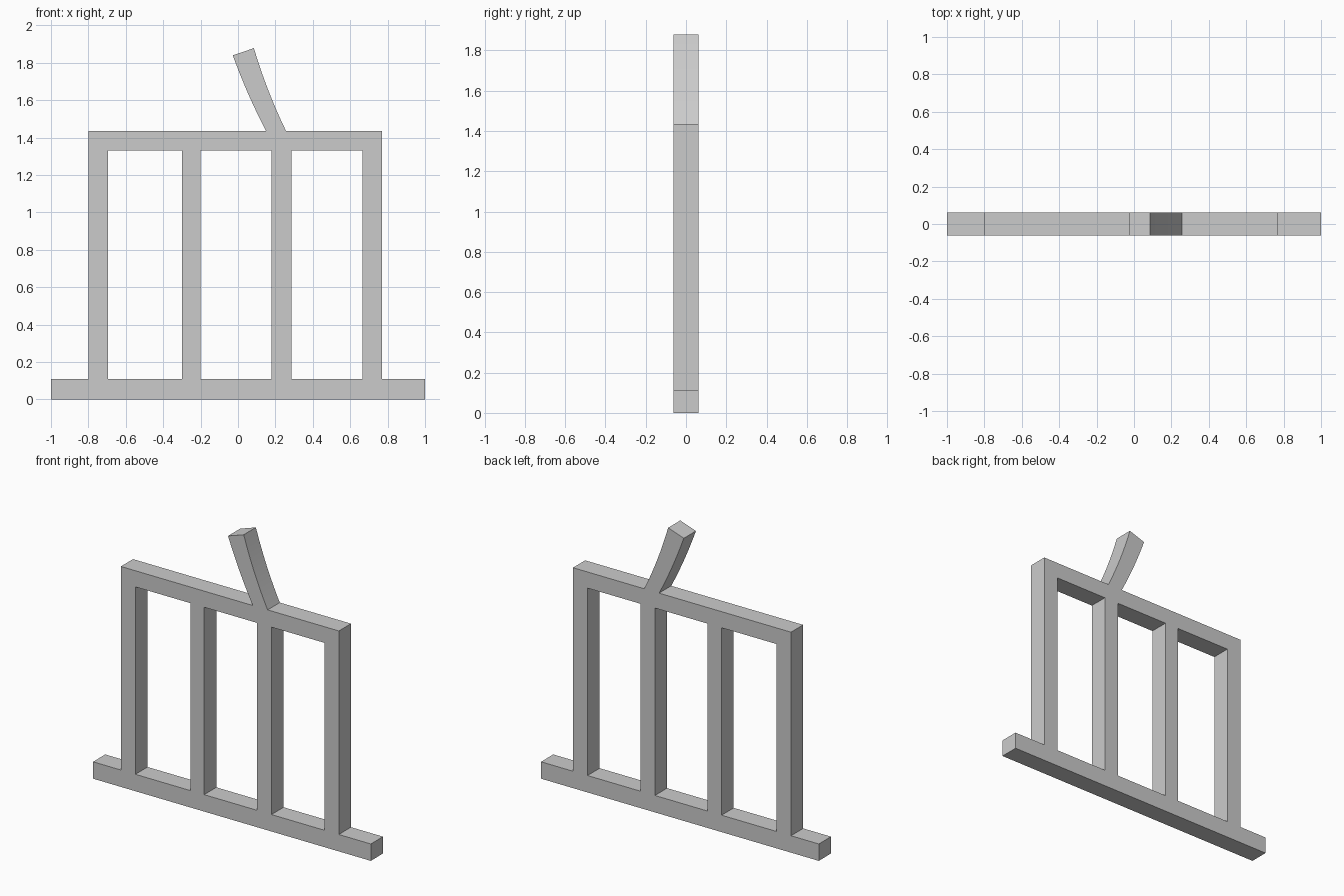
import bpy
import bmesh
from math import pi, radians
from mathutils import Matrix, Vector

if "Cube" in bpy.data.objects:
    bpy.data.objects.remove(bpy.data.objects["Cube"], do_unlink=True)

DEPTH = 0.125
BASE_TOP = 0.11
RAIL_BOTTOM, RAIL_TOP = 1.33, 1.435
POSTS = [(-0.80, -0.695), (-0.30, -0.20), (0.18, 0.285), (0.665, 0.77)]

grey = bpy.data.materials.new("plain grey")
grey.use_nodes = True
grey.diffuse_color = (0.6, 0.6, 0.6, 1)
grey.node_tree.nodes["Principled BSDF"].inputs["Base Color"].default_value = (0.6, 0.6, 0.6, 1)


def bow(start, middle, end, steps=8):
    """Points on a shallow curve that passes through the middle point."""
    a, m, c = Vector(start), Vector(middle), Vector(end)
    b = 2 * m - (a + c) / 2
    return [tuple(a * (1 - t) ** 2 + b * 2 * t * (1 - t) + c * t * t)
            for t in (i / steps for i in range(steps + 1))]


def slab(name, loops):
    """Closed x-z outlines, with holes, filled and given depth along y."""
    curve = bpy.data.curves.new(name, "CURVE")
    curve.dimensions = "2D"
    curve.fill_mode = "BOTH"
    curve.extrude = DEPTH / 2
    for loop in loops:
        spline = curve.splines.new("POLY")
        spline.points.add(len(loop) - 1)
        for point, (x, z) in zip(spline.points, loop):
            point.co = (x, z, 0, 1)
        spline.use_cyclic_u = True
    obj = bpy.data.objects.new(name, curve)
    bpy.context.collection.objects.link(obj)
    bpy.ops.object.select_all(action="DESELECT")
    obj.select_set(True)
    bpy.context.view_layer.objects.active = obj
    bpy.ops.object.convert(target="MESH")
    obj = bpy.context.view_layer.objects.active

    # Stand the slab upright and weld its rims
    obj.data.transform(Matrix.Rotation(pi / 2, 4, "X"))
    bm = bmesh.new()
    bm.from_mesh(obj.data)
    bmesh.ops.remove_doubles(bm, verts=bm.verts, dist=0.0001)
    bmesh.ops.recalc_face_normals(bm, faces=bm.faces)
    bm.to_mesh(obj.data)
    bm.free()
    obj.data.materials.clear()
    obj.data.materials.append(grey)
    bpy.ops.object.shade_smooth_by_angle(angle=radians(30))
    return obj


# Outline: base rail, outer posts, top rail and the leaning curved stem
left, right = POSTS[0][0], POSTS[-1][1]
stem_right = bow((0.257, RAIL_TOP), (0.163, 1.65), (0.085, 1.878))
stem_left = bow((-0.028, 1.84), (0.055, 1.633), (0.15, RAIL_TOP))
outline = [(-1, 0), (1, 0), (1, BASE_TOP), (right, BASE_TOP), (right, RAIL_TOP)]
outline += stem_right + stem_left
outline += [(left, RAIL_TOP), (left, BASE_TOP), (-1, BASE_TOP)]

# Openings between neighbouring posts
openings = [[(a, BASE_TOP), (a, RAIL_BOTTOM), (b, RAIL_BOTTOM), (b, BASE_TOP)]
            for (_, a), (b, _) in zip(POSTS, POSTS[1:])]

slab("barred_frame_with_stem", [outline] + openings)
